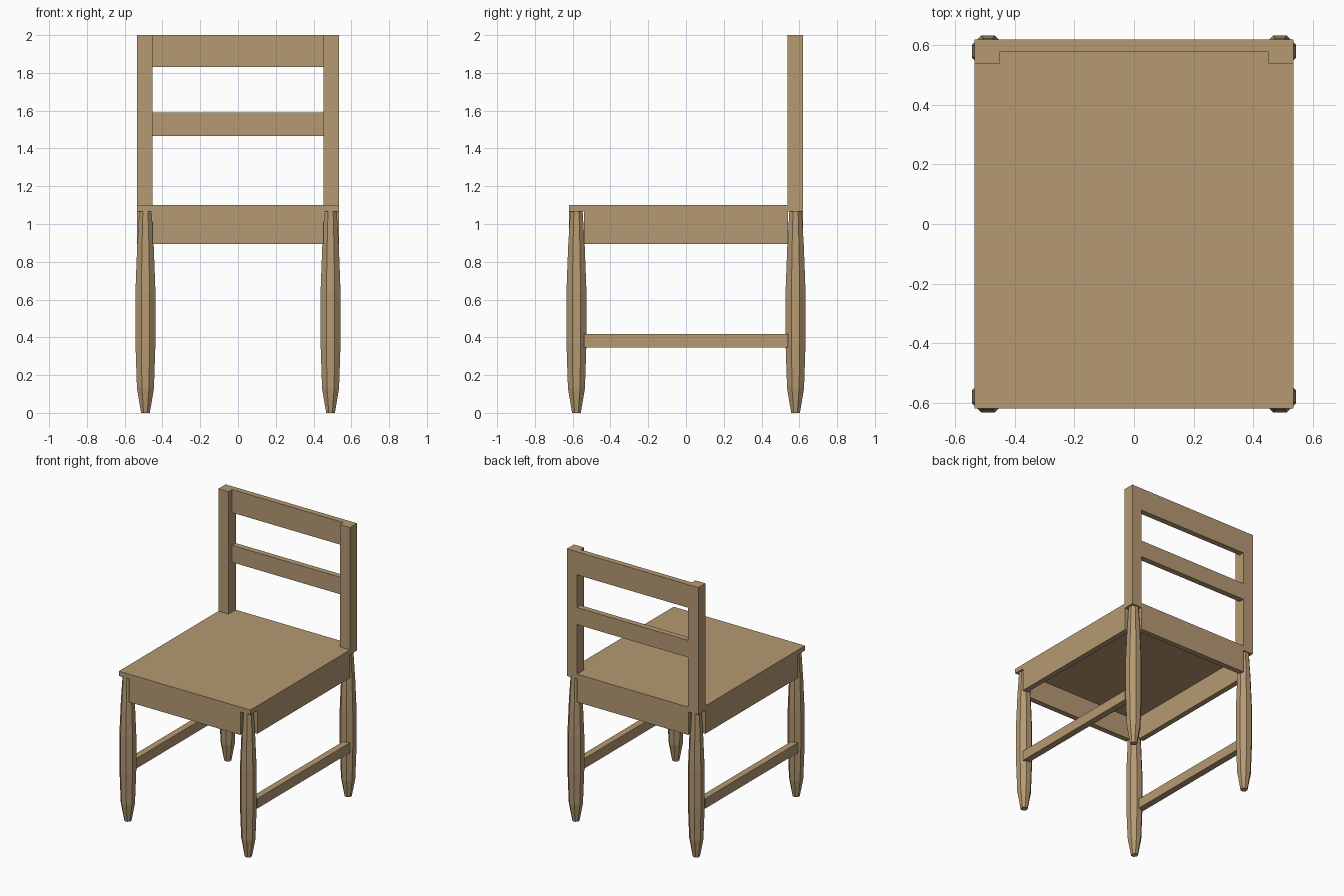
import bpy, bmesh, math

if "Cube" in bpy.data.objects:
    bpy.data.objects.remove(bpy.data.objects["Cube"])

wood = bpy.data.materials.new("light wood")
wood.diffuse_color = (0.46, 0.32, 0.17, 1)
wood.use_nodes = True
wood.node_tree.nodes["Principled BSDF"].inputs["Base Color"].default_value = wood.diffuse_color


def finish(name, bm):
    bmesh.ops.recalc_face_normals(bm, faces=bm.faces)
    me = bpy.data.meshes.new(name)
    bm.to_mesh(me)
    bm.free()
    me.materials.append(wood)
    ob = bpy.data.objects.new(name, me)
    bpy.context.collection.objects.link(ob)
    return ob


def box(name, x, y, z):
    """Box from (min, max) ranges on each axis."""
    bm = bmesh.new()
    bmesh.ops.create_cube(bm, size=1)
    for v in bm.verts:
        v.co = [sum(r) / 2 + c * (r[1] - r[0]) for r, c in zip((x, y, z), v.co)]
    return finish(name, bm)


def mirrored(s, a, b):
    return (a, b) if s > 0 else (-b, -a)


def leg(name, cx, cy):
    """Eight-sided turned leg, flats facing the axes."""
    profile = [(0, .023), (.13, .045), (.37, .053), (.64, .053),
               (.88, .044), (1.065, .033)]
    bm = bmesh.new()
    rings = []
    for z, apothem in profile:
        r = apothem / math.cos(math.pi / 8)
        rings.append([bm.verts.new((cx + r * math.cos((i + .5) * math.pi / 4),
                                    cy + r * math.sin((i + .5) * math.pi / 4), z))
                      for i in range(8)])
    for lo, hi in zip(rings, rings[1:]):
        for i in range(8):
            j = (i + 1) % 8
            bm.faces.new((lo[i], lo[j], hi[j], hi[i]))
    bm.faces.new(rings[0])
    bm.faces.new(rings[-1])
    finish(name, bm)


# Seat board
X, Y = .535, .62
box("seat", (-X, X), (-Y, Y), (1.065, 1.10))

# Left and right parts
for s, side in ((-1, "left"), (1, "right")):
    leg("front_leg_" + side, s * .49, -.58)
    leg("back_leg_" + side, s * .49, .58)
    box("back_post_" + side, mirrored(s, .452, X), (.537, Y), (1.10, 2.0))
    box("side_apron_" + side, mirrored(s, .495, X), (-.54, .54), (.895, 1.065))
    box("side_stretcher_" + side, mirrored(s, .487, X), (-.54, .54), (.345, .418))

# Front and back aprons
for s, side in ((-1, "front"), (1, "back")):
    box(side + "_apron", (-.453, .453), mirrored(s, .58, Y), (.895, 1.065))

# Backrest rails
box("top_rail", (-.452, .452), (.578, Y), (1.83, 2.0))
box("middle_rail", (-.452, .452), (.578, Y), (1.465, 1.59))
